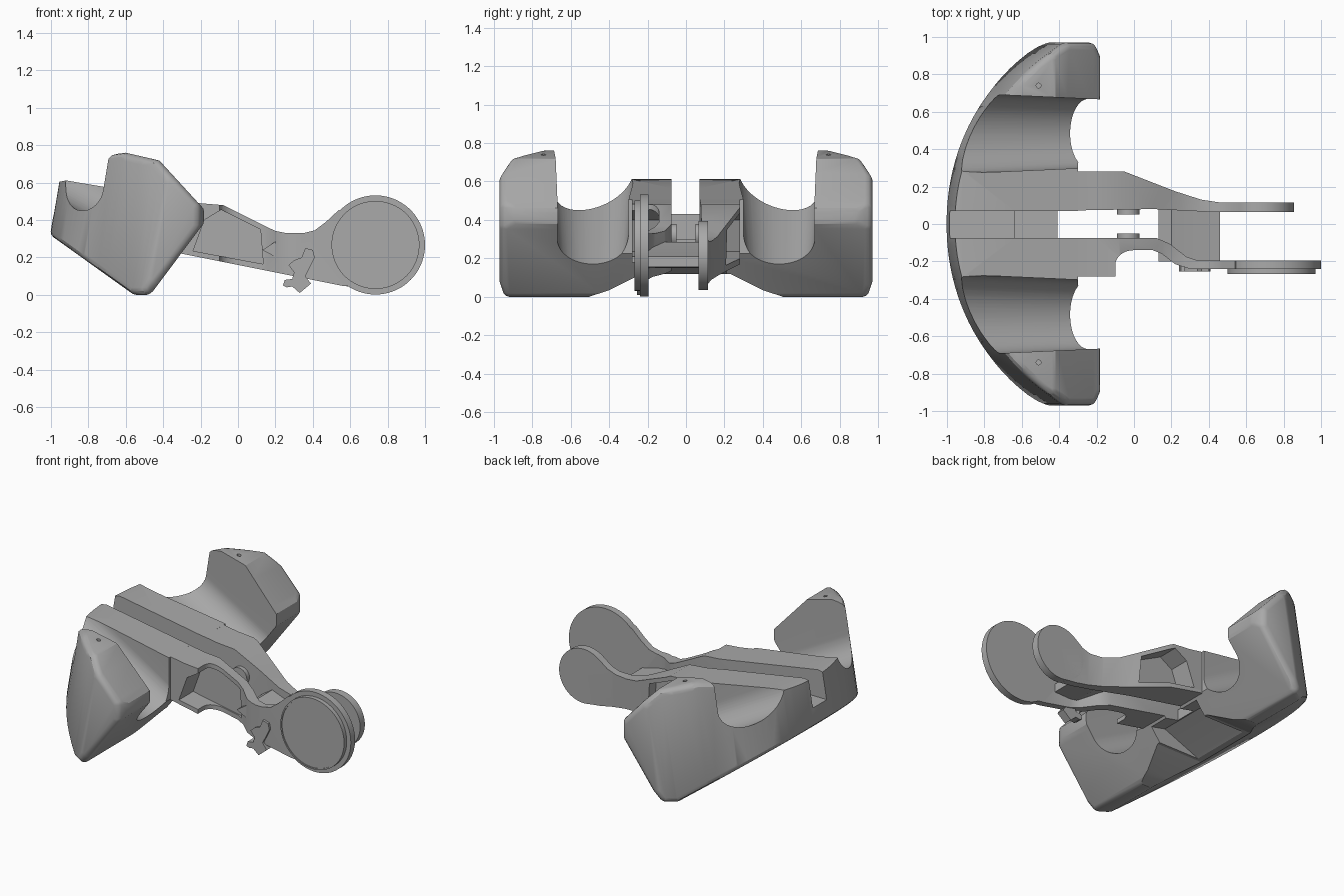
import bpy, bmesh, math

cube = bpy.data.objects.get("Cube")
if cube:
    bpy.data.objects.remove(cube, do_unlink=True)

grey = bpy.data.materials.new("plain grey")
grey.use_nodes = True
color = (0.4, 0.4, 0.4, 1)
grey.diffuse_color = color
grey.node_tree.nodes["Principled BSDF"].inputs["Base Color"].default_value = color

PLACE = {"x": lambda u, v, w: (w, u, v),
         "y": lambda u, v, w: (u, w, v),
         "z": lambda u, v, w: (u, v, w)}


def finish(name, bm):
    bmesh.ops.recalc_face_normals(bm, faces=bm.faces)
    mesh = bpy.data.meshes.new(name)
    bm.to_mesh(mesh)
    bm.free()
    ob = bpy.data.objects.new(name, mesh)
    bpy.context.collection.objects.link(ob)
    mesh.materials.append(grey)
    return ob


def loft(name, ring_a, ring_b):
    """Closed solid between two matching rings of points."""
    bm = bmesh.new()
    a = [bm.verts.new(p) for p in ring_a]
    b = [bm.verts.new(p) for p in ring_b]
    bm.faces.new(a)
    bm.faces.new(b)
    for i in range(len(a)):
        j = (i + 1) % len(a)
        bm.faces.new((a[i], a[j], b[j], b[i]))
    return finish(name, bm)


def prism(name, outline, axis, lo, hi):
    put = PLACE[axis]
    return loft(name, [put(u, v, lo) for u, v in outline],
                [put(u, v, hi) for u, v in outline])


def box(name, x0, x1, y0, y1, z0, z1):
    return prism(name, [(x0, y0), (x1, y0), (x1, y1), (x0, y1)], "z", z0, z1)


def disc(name, u, v, r, axis, lo, hi, n=64):
    ring = [(u + r * math.cos(math.tau * i / n), v + r * math.sin(math.tau * i / n))
            for i in range(n)]
    return prism(name, ring, axis, lo, hi)


def boolean(ob, tool, op="DIFFERENCE"):
    """Cut with the tool, moving to another solver if one returns nothing."""
    for solver in ("EXACT", "MANIFOLD", "FLOAT"):
        mod = ob.modifiers.new("cut", "BOOLEAN")
        mod.object, mod.operation, mod.solver = tool, op, solver
        dg = bpy.context.evaluated_depsgraph_get()
        mesh = bpy.data.meshes.new_from_object(ob.evaluated_get(dg))
        ob.modifiers.clear()
        if len(mesh.polygons):
            ob.data = mesh
            break
    bpy.data.objects.remove(tool, do_unlink=True)


def rounded_convex(name, planes, r):
    """Solid inside all the planes, rounded by rolling a ball of radius r around it."""
    core = bmesh.new()
    bmesh.ops.create_cube(core, size=4)
    for co, no in planes:
        bmesh.ops.bisect_plane(core, geom=core.verts[:] + core.edges[:] + core.faces[:],
                               dist=1e-5, plane_co=co, plane_no=no, clear_outer=True)
        rim = [e for e in core.edges if e.is_boundary]
        if rim:
            bmesh.ops.holes_fill(core, edges=rim, sides=0)
    ball = bmesh.new()
    bmesh.ops.create_icosphere(ball, subdivisions=2, radius=r)
    bm = bmesh.new()
    for v in core.verts:
        for b in ball.verts:
            bm.verts.new(v.co + b.co)
    core.free()
    ball.free()
    bmesh.ops.remove_doubles(bm, verts=bm.verts[:], dist=.002)
    bmesh.ops.convex_hull(bm, input=bm.verts[:])
    loose = [v for v in bm.verts if not v.link_faces]
    bmesh.ops.delete(bm, geom=loose, context="VERTS")
    bmesh.ops.triangulate(bm, faces=bm.faces[:])
    return finish(name, bm)


# Curved body: side profile, leaning arc at the back, sloped ends
side = [(-1.2, .51), (-1.2, .64), (-.6, .72), (-.44, .683), (-.22, .443),
        (-.22, .4), (-.489, .04), (-.543, .04)]
planes = [((u, 0, v), (v - q, 0, p - u)) for (u, v), (p, q) in zip(side, side[1:] + side[:1])]
for i in range(37):
    t = math.radians(61) * (i / 18 - 1)
    c, s = math.cos(t), math.sin(t)
    planes.append(((.1 - 1.06 * c, 1.06 * s, .36), (-c, s, .17 * c)))
for sign in (-1, 1):
    planes += [((0, sign * .93, 0), (0, sign, 0)),
               ((0, sign * .7, .73), (0, sign * .25, 1)),
               ((0, sign * .88, .685), (0, sign * .9, 1)),
               ((-.24, sign * .93, 0), (.92, sign * .4, 0))]
body = rounded_convex("curved_body", planes, .04)

# Low middle bridge
boolean(body, prism("bridge_cutter", [(-1.2, .6), (-.98, .6), (-.92, .612), (-.2, .49),
                                      (.2, .42), (.2, 1.2), (-1.2, 1.2)], "y", -.45, .45))
boolean(body, box("bridge_front_cutter", -.3, .1, -.33, .33, -.5, 1.2))


# Sloping U-shaped grooves, one on each side
def groove_ring(x, width, bottom, sign):
    pts = []
    for i in range(33):
        t = math.pi * i / 32
        pts.append((x, sign * (.485 - width * math.cos(t)),
                    bottom + .19 * (1 - math.sin(t))))
    return pts + [(x, sign * (.485 + width), 1.5), (x, sign * (.485 - width), 1.5)]


for sign in (-1, 1):
    boolean(body, loft("groove_cutter", groove_ring(-1.2, .228, .64, sign),
                       groove_ring(0, .173, -.016, sign)))
    boolean(body, disc("screw_hole_cutter", -.51, sign * .74, .013, "z", .6, 1, 16))

# Underside: a wide shallow trough, then a deeper hollow under the bridge
trough = [(.56, -.05), (.5, .002), (.4, .035), (.23, .12)]
boolean(body, prism("trough_cutter", trough + [(-y, z) for y, z in reversed(trough)],
                    "x", -1.2, .2))
under = [(-.72, .1), (-.66, .13), (-.42, .23), (-.1, .16), (.1, -.2), (-.6, -.2)]
boolean(body, prism("underside_cutter", under, "y", -.21, .21))

# Stepped centre slot
boolean(body, box("slot_cutter", -1.2, -.6, -.075, .07, .43, 1.2))
boolean(body, box("slot_step_cutter", -.64, -.3, -.075, .07, .3, 1.2))
boolean(body, box("slot_through_cutter", -.41, .2, -.075, .07, -.5, 1.2))

# Arms: plan outline crossed with side outline
root_top = [(-.45, .532), (-.2, .49), (-.08, .48), (.15, .365)]
root_low = [(.55, .05), (.2, .12), (-.2, .2), (-.45, .25)]
right_side = root_top + [(.2, .342), (.26, .33), (.35, .33), (.41, .345), (.47, .39),
                         (.54, .455), (.73, .3), (.65, .04)] + root_low
left_side = root_top + [(.25, .315), (.35, .29), (.44, .29), (.5, .31), (.57, .362),
                        (.67, .25), (.63, .04)] + root_low
curl = [(-.1 + .1 * (1 - math.cos(t)), -.22 + .08 * math.sin(t))
        for t in [math.pi / 2 * i / 10 for i in range(11)]]
right_plan = [(-.45, -.075), (-.45, -.28), (-.1, -.28)] + curl + [
    (.1, -.14), (.15, -.16), (.22, -.215), (.3, -.24), (.73, -.24), (.73, -.195),
    (.34, -.195), (.28, -.175), (.19, -.105), (.12, -.075)]
left_plan = [(-.45, .07), (-.45, .28), (-.05, .28), (.22, .175), (.36, .13), (.46, .115),
             (.67, .115), (.67, .065), (.4, .065), (.1, .08)]
# Each arm has a recessed panel in its outer side
panel = [(-.18, .4), (-.09, .455), (.12, .35), (.135, .165), (-.24, .235)]
for name, outline, footprint, lo, hi in (
        ("right_arm", right_side, right_plan, -.5, -.13),
        ("left_arm", left_side, left_plan, .14, .5)):
    arm = prism(name, outline, "y", -.5, .5)
    boolean(arm, prism("arm_plan_cutter", footprint, "z", -1, 2), "INTERSECT")
    boolean(arm, prism("recess_cutter", panel, "y", lo, hi))

# Round pads at the arm tips, with a raised rim and face on the right one
disc("right_pad", .735, .267, .265, "y", -.24, -.195, 96)
rim = disc("right_pad_rim", .735, .267, .235, "y", -.268, -.235, 96)
boolean(rim, disc("rim_cutter", .735, .267, .226, "y", -.3, -.263, 96))
disc("left_pad", .675, .215, .18, "y", .065, .115, 72)

# Cross plate and pivot pegs between the arms
prism("cross_plate", [(.13, .24), (.2, .285), (.3, .25), (.46, .21), (.46, .155), (.3, .15)],
      "y", -.2, .085)
for sign in (-1, 1):
    disc("pivot_peg", -.03, .32, .06, "y", min(sign * .05, sign * .1),
         max(sign * .05, sign * .1), 32)

# Small latch clip on the right arm
prism("latch_clip", [(.24, .05), (.26, .04), (.29, .045), (.33, .01), (.39, .06), (.36, .1),
                     (.41, .2), (.4, .24), (.36, .25), (.34, .2), (.3, .185), (.27, .16),
                     (.3, .12), (.29, .085), (.25, .08)], "y", -.255, -.2)

for ob in bpy.context.collection.objects:
    if ob.type == "MESH":
        bpy.ops.object.select_all(action="DESELECT")
        ob.select_set(True)
        bpy.context.view_layer.objects.active = ob
        bpy.ops.object.shade_smooth_by_angle(angle=math.radians(25))
